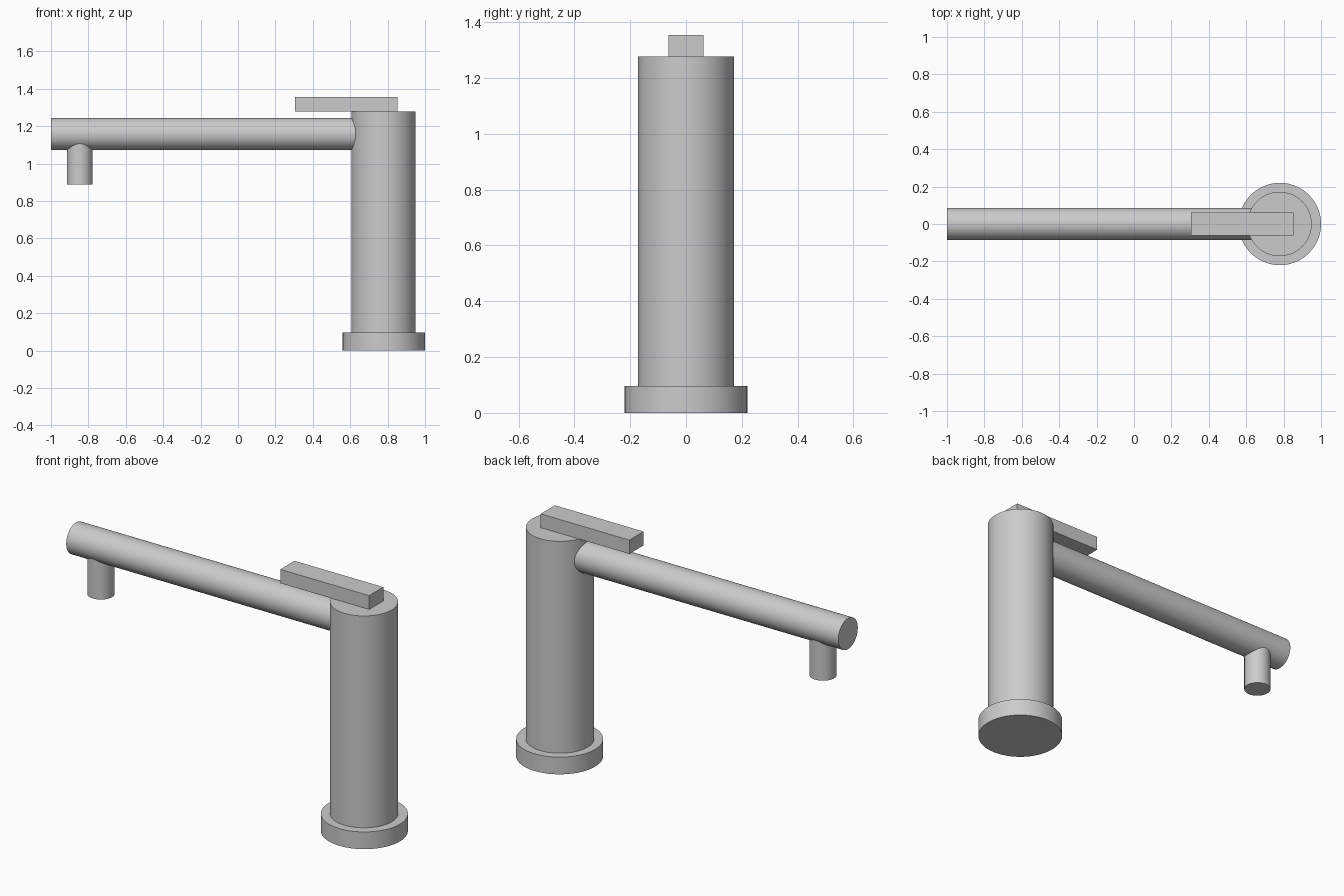
import bpy
import math

if "Cube" in bpy.data.objects:
    bpy.data.objects.remove(bpy.data.objects["Cube"])

COLUMN_X = 0.778


def cylinder(name, radius, start, end, axis="Z"):
    """Capped smooth cylinder between two points along Z or X."""
    mid = [(a + b) / 2 for a, b in zip(start, end)]
    rot = (0, math.pi / 2, 0) if axis == "X" else (0, 0, 0)
    bpy.ops.mesh.primitive_cylinder_add(
        vertices=96, radius=radius, depth=math.dist(start, end),
        location=mid, rotation=rot)
    ob = bpy.context.object
    ob.name = name
    bpy.ops.object.shade_smooth_by_angle(angle=math.radians(30))
    return ob


def box(name, lo, hi):
    """Axis-aligned box between two corners."""
    bpy.ops.mesh.primitive_cube_add(
        size=1, location=[(a + b) / 2 for a, b in zip(lo, hi)])
    ob = bpy.context.object
    ob.name = name
    ob.scale = [b - a for a, b in zip(lo, hi)]
    bpy.ops.object.transform_apply(location=False, rotation=False, scale=True)
    return ob


# Foot flange and upright body
cylinder("base_flange", 0.22, (0.78, 0, 0), (0.78, 0, 0.096))
cylinder("column", 0.172, (COLUMN_X, 0, 0.05), (COLUMN_X, 0, 1.278))

# Horizontal spout, running into the column
cylinder("spout", 0.086, (-1, 0, 1.158), (COLUMN_X, 0, 1.158), "X")

# Outlet hanging from the spout
cylinder("nozzle", 0.069, (-0.846, 0, 0.887), (-0.846, 0, 1.158))

# Flat handle resting on the column top
box("lever", (0.305, -0.0625, 1.278), (0.853, 0.0625, 1.355))
